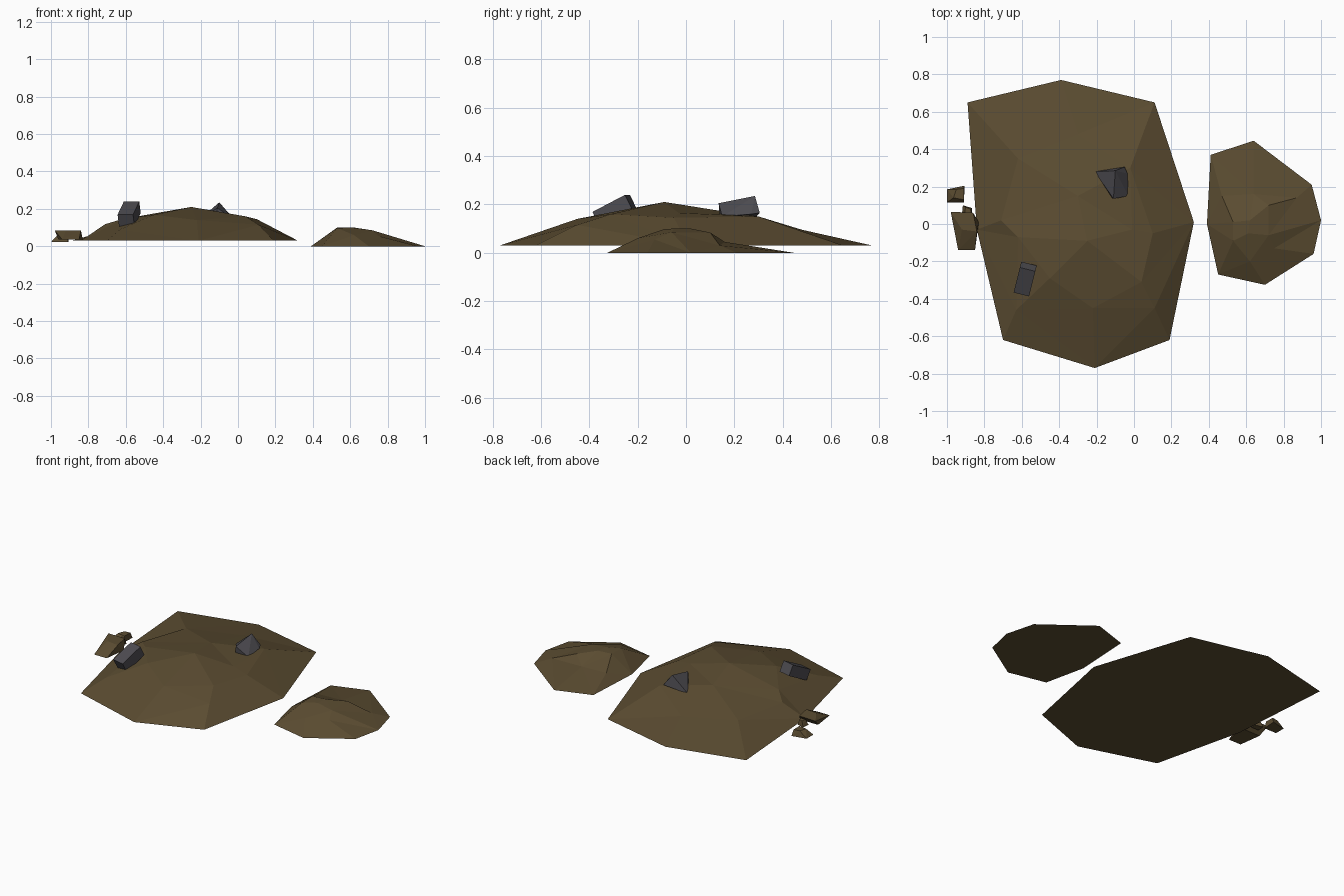
import bpy, bmesh, math
from mathutils import Vector, Matrix
from mathutils.geometry import delaunay_2d_cdt

if "Cube" in bpy.data.objects:
    bpy.data.objects.remove(bpy.data.objects["Cube"])


def material(name, rgb):
    m = bpy.data.materials.new(name)
    m.diffuse_color = (*rgb, 1)
    m.use_nodes = True
    m.node_tree.nodes["Principled BSDF"].inputs["Base Color"].default_value = m.diffuse_color
    return m


SOIL = material("brown soil", (0.105, 0.073, 0.031))
STONE = material("grey stone", (0.075, 0.072, 0.082))


def finish(bm, name, mat):
    bmesh.ops.recalc_face_normals(bm, faces=bm.faces[:])
    me = bpy.data.meshes.new(name)
    bm.to_mesh(me)
    bm.free()
    me.materials.append(mat)
    ob = bpy.data.objects.new(name, me)
    bpy.context.collection.objects.link(ob)
    return ob


def mound(name, rim, base_z, tops):
    """Faceted heap: flat rim outline, triangulated up over the height points."""
    pts = [Vector((x, y, base_z)) for x, y in rim] + [Vector(p) for p in tops]
    n = len(rim)
    edges = [(i, (i + 1) % n) for i in range(n)]
    co, _, faces, orig, _, _ = delaunay_2d_cdt([p.xy for p in pts], edges, [], 1, 1e-5)
    bm = bmesh.new()
    vs = [bm.verts.new((c.x, c.y, pts[o[0]].z)) for c, o in zip(co, orig)]
    for f in faces:
        bm.faces.new([vs[i] for i in f])
    bmesh.ops.holes_fill(bm, edges=[e for e in bm.edges if e.is_boundary], sides=0)
    return finish(bm, name, SOIL)


def hull(name, pts, mat):
    bm = bmesh.new()
    for p in pts:
        bm.verts.new(p)
    res = bmesh.ops.convex_hull(bm, input=bm.verts[:])
    inner = [g for g in res["geom_interior"] if isinstance(g, bmesh.types.BMVert)]
    bmesh.ops.delete(bm, geom=inner, context='VERTS')
    return finish(bm, name, mat)


def frustum(name, low, z0, high, z1):
    """Clod of earth: bottom outline joined to top outline."""
    return hull(name, [(x, y, z0) for x, y in low] + [(x, y, z1) for x, y in high], SOIL)


# Large and small heaps
mound("large_mound",
      [(-.89, .65), (-.84, -.03), (-.70, -.62), (-.21, -.77), (.19, -.62),
       (.32, .01), (.11, .65), (-.39, .77)], .03,
      [(-.25, -.09, .21), (-.01, -.03, .165), (.04, -.31, .16), (.11, -.45, .115),
       (.10, -.05, .145), (-.45, -.29, .168), (-.22, -.45, .14), (-.63, -.46, .09),
       (-.62, -.07, .145), (-.71, .02, .118), (-.30, .15, .172), (-.02, .30, .15),
       (-.30, .48, .095), (-.62, .35, .105)])
mound("small_mound",
      [(.41, .37), (.39, 0), (.45, -.27), (.70, -.325), (.96, -.16),
       (1, .02), (.95, .21), (.64, .445)], 0,
      [(.53, -.09, .098), (.61, -.05, .10), (.53, .01, .10), (.62, .02, .10),
       (.72, -.06, .085), (.72, .10, .084), (.62, -.20, .06), (.75, -.13, .055),
       (.47, .15, .045), (.64, .16, .045), (.87, .14, .03)])

# Tilted stone block
bm = bmesh.new()
bmesh.ops.create_cube(bm, size=1, matrix=Matrix.Translation((-.582, -.294, .173))
                      @ Matrix.Rotation(math.radians(-14), 4, 'Z')
                      @ Matrix.Rotation(math.radians(27), 4, 'X')
                      @ Matrix.Diagonal((.085, .155, .07, 1)))
finish(bm, "block_stone", STONE)

# Wedge stone with a sloping ridge
hull("wedge_stone", [(-.10, .285, .235), (-.11, .135, .205), (-.05, .305, .165),
                     (-.03, .15, .15), (-.21, .28, .14), (-.12, .14, .14),
                     (-.035, .27, .16)], STONE)

# Clods beside the large heap
frustum("front_clod", [(-.94, -.14), (-.85, -.14), (-.83, .01), (-.96, .01)], .035,
        [(-.92, -.03), (-.84, -.04), (-.86, .06), (-.98, .065)], .085)
frustum("back_clod", [(-1, .115), (-.91, .115), (-.905, .205), (-1, .185)], .022,
        [(-.965, .14), (-.91, .13), (-.91, .19), (-.95, .185)], .06)
frustum("tiny_clod", [(-.92, .05), (-.865, .05), (-.865, .085), (-.915, .10)], .04,
        [(-.905, .06), (-.87, .06), (-.875, .08), (-.90, .09)], .075)
